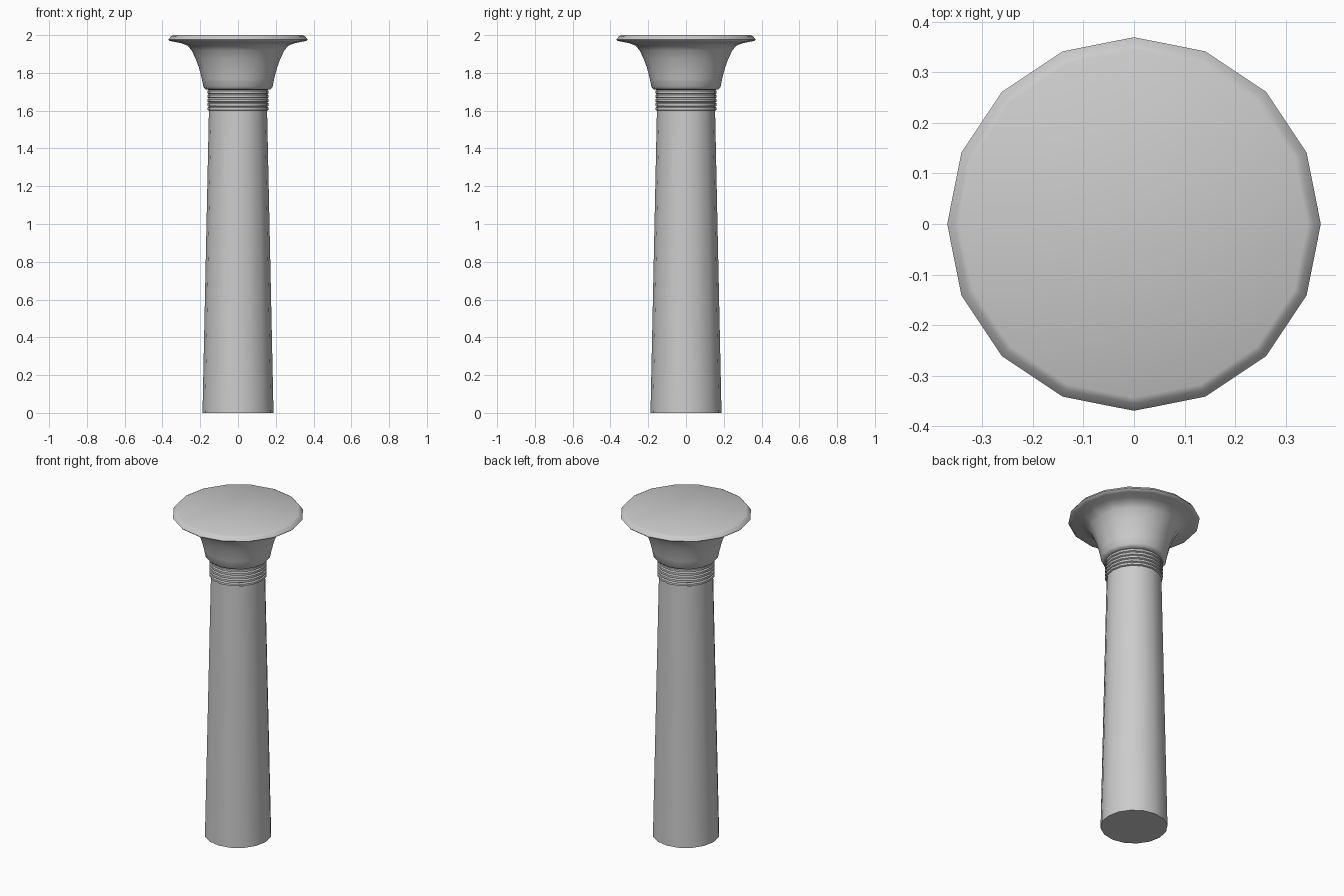
import bpy, bmesh
from math import sin, cos, pi, radians

if "Cube" in bpy.data.objects:
    bpy.data.objects.remove(bpy.data.objects["Cube"])

SIDES = 16


def lathe(name, profile):
    """Revolve (radius, z) points around z and cap both ends."""
    bm = bmesh.new()
    rings = [[bm.verts.new((r * cos(2 * pi * i / SIDES), r * sin(2 * pi * i / SIDES), z))
              for i in range(SIDES)] for r, z in profile]
    for a, b in zip(rings, rings[1:]):
        for i in range(SIDES):
            j = (i + 1) % SIDES
            bm.faces.new((a[i], a[j], b[j], b[i]))
    bm.faces.new(rings[0][::-1])
    bm.faces.new(rings[-1])
    mesh = bpy.data.meshes.new(name)
    bm.to_mesh(mesh)
    bm.free()
    obj = bpy.data.objects.new(name, mesh)
    bpy.context.collection.objects.link(obj)
    bpy.ops.object.select_all(action='DESELECT')
    obj.select_set(True)
    bpy.context.view_layer.objects.active = obj
    bpy.ops.object.shade_smooth_by_angle(angle=radians(40))
    return obj


# Tapered shaft
lathe("shaft", [(0.188, 0), (0.154, 1.6)])

# Neck with five stacked bands
neck = [(0.154, 1.6)]
step = 0.022
for k in range(5):
    z = 1.6 + k * step
    neck += [(0.162, z + 0.004), (0.162, z + 0.016), (0.155, z + step)]
lathe("banded_neck", neck)

# Flared bell capital with a bevelled lip
lathe("capital", [(0.155, 1.71), (0.172, 1.713), (0.183, 1.725), (0.192, 1.77),
                  (0.206, 1.825), (0.224, 1.875), (0.246, 1.92), (0.268, 1.945),
                  (0.300, 1.957), (0.345, 1.966), (0.365, 1.971), (0.369, 1.976),
                  (0.355, 1.994), (0.343, 2.0)])
